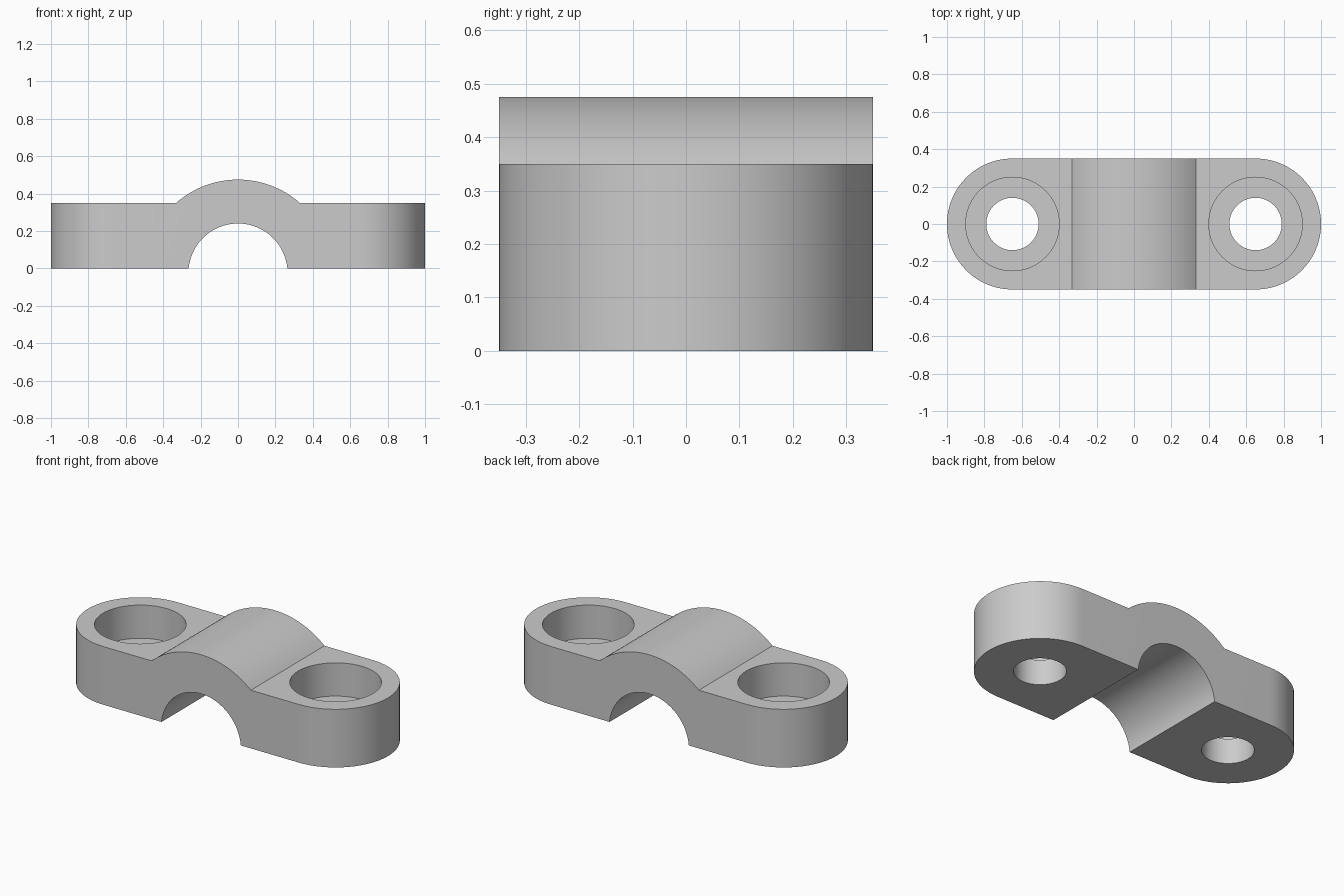
import bpy, bmesh
from math import sin, cos, pi, asin, sqrt, radians
from mathutils import Vector

cube = bpy.data.objects.get("Cube")
if cube:
    bpy.data.objects.remove(cube)

HALF_WIDTH = 0.35      # half depth of the strap, also its end radius
HOLE_X = 0.65          # bolt hole centre
TAB_TOP = 0.35
AXIS_Z = -0.025        # shared centre of saddle and bore
OUTER_R, BORE_R = 0.5, 0.265

grey = bpy.data.materials.new("plain grey")
grey.use_nodes = True
colour = (0.6, 0.6, 0.6, 1)
grey.diffuse_color = colour
grey.node_tree.nodes["Principled BSDF"].inputs["Base Color"].default_value = colour


def arc(cx, cy, r, start, end, steps):
    angles = [start + (end - start) * i / steps for i in range(steps + 1)]
    return [(cx + r * cos(a), cy + r * sin(a)) for a in angles]


def extrude(name, points, offset):
    """Solid made by sweeping a closed outline of 3D points along offset."""
    bm = bmesh.new()
    face = bm.faces.new([bm.verts.new(p) for p in points])
    swept = bmesh.ops.extrude_face_region(bm, geom=[face])["geom"]
    bmesh.ops.translate(bm, vec=Vector(offset),
                        verts=[v for v in swept if isinstance(v, bmesh.types.BMVert)])
    bmesh.ops.recalc_face_normals(bm, faces=bm.faces)
    mesh = bpy.data.meshes.new(name)
    bm.to_mesh(mesh)
    bm.free()
    obj = bpy.data.objects.new(name, mesh)
    bpy.context.collection.objects.link(obj)
    mesh.materials.append(grey)
    return obj


def apply_boolean(target, cutter, operation):
    cutter.hide_render = True
    mod = target.modifiers.new(operation.lower(), "BOOLEAN")
    mod.operation, mod.object, mod.solver = operation, cutter, "EXACT"
    bpy.context.view_layer.objects.active = target
    bpy.ops.object.modifier_apply(modifier=mod.name)
    bpy.data.objects.remove(cutter)


# Side profile: flat tabs, raised saddle above, half-round bore below
top_start = asin((TAB_TOP - AXIS_Z) / OUTER_R)
bore_start = asin(-AXIS_Z / BORE_R)
profile = [(1.1, 0), (1.1, TAB_TOP)]
profile += arc(0, AXIS_Z, OUTER_R, top_start, pi - top_start, 40)
profile += [(-1.1, TAB_TOP), (-1.1, 0)]
profile += arc(0, AXIS_Z, BORE_R, pi - bore_start, bore_start, 64)
clamp = extrude("pipe_clamp", [(x, -0.5, z) for x, z in profile], (0, 1, 0))

# Rounded-end plan outline trims the profile
plan = arc(HOLE_X, 0, HALF_WIDTH, -pi / 2, pi / 2, 48)
plan += arc(-HOLE_X, 0, HALF_WIDTH, pi / 2, 3 * pi / 2, 48)
outline = extrude("plan_outline", [(x, y, -0.2) for x, y in plan], (0, 0, 1))
apply_boolean(clamp, outline, "INTERSECT")

# Counterbored bolt hole in each tab
for side in (-1, 1):
    for name, radius, floor in (("bolt_hole", 0.14, -0.2), ("counterbore", 0.25, 0.15)):
        ring = arc(side * HOLE_X, 0, radius, 0, 2 * pi, 72)[:-1]
        cutter = extrude(name, [(x, y, floor) for x, y in ring], (0, 0, 0.8))
        apply_boolean(clamp, cutter, "DIFFERENCE")

# Smooth curved walls, crisp edges
bpy.ops.object.select_all(action="DESELECT")
clamp.select_set(True)
bpy.context.view_layer.objects.active = clamp
bpy.ops.object.shade_smooth_by_angle(angle=radians(25))
